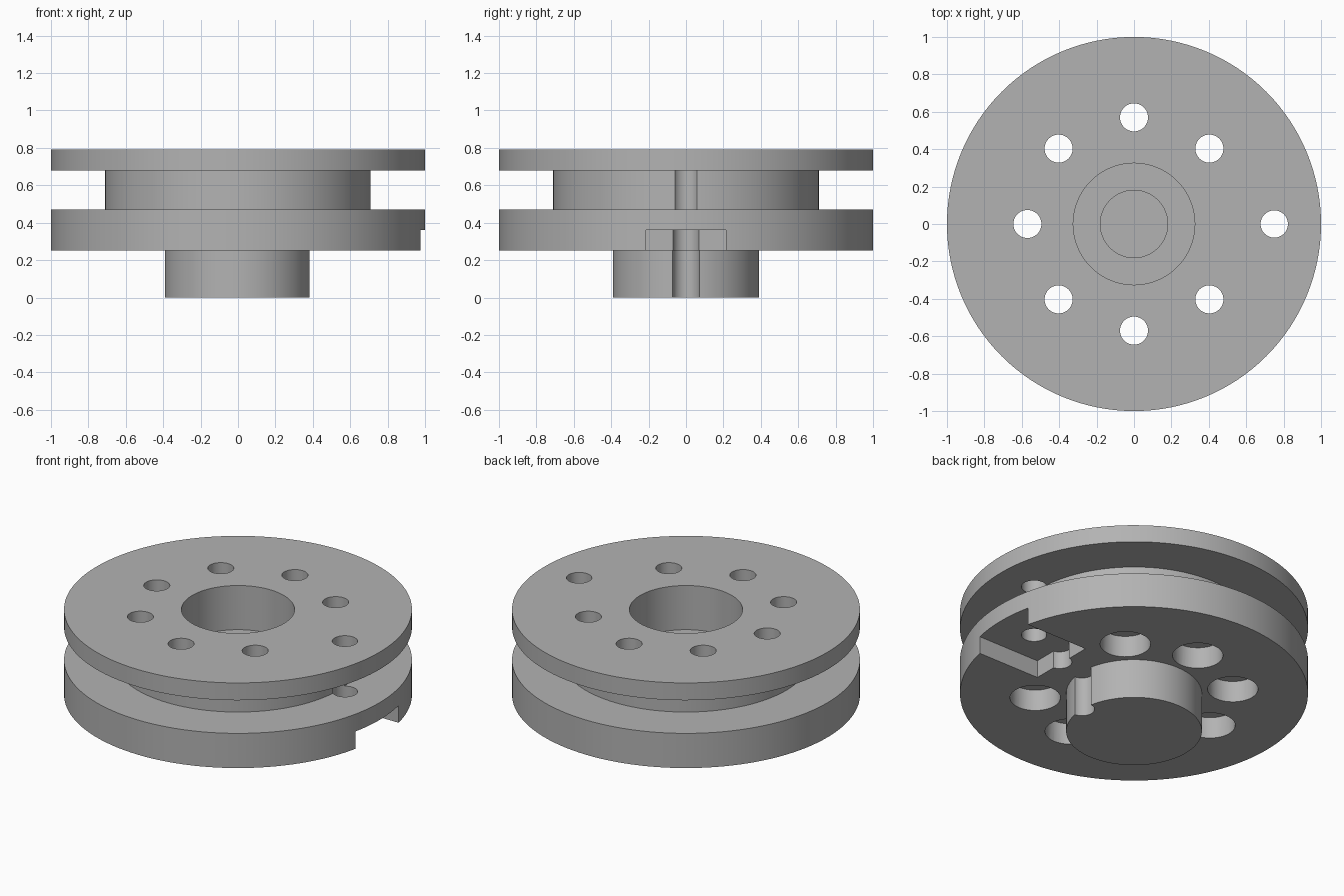
import bpy, bmesh, math
from mathutils import Matrix, Vector

cube = bpy.data.objects.get("Cube")
if cube:
    bpy.data.objects.remove(cube, do_unlink=True)

metal = bpy.data.materials.new("plain grey")
metal.use_nodes = True
GREY = (0.45, 0.45, 0.45, 1)
metal.diffuse_color = GREY
metal.node_tree.nodes["Principled BSDF"].inputs["Base Color"].default_value = GREY


def make_object(name, bm):
    bmesh.ops.recalc_face_normals(bm, faces=bm.faces)
    mesh = bpy.data.meshes.new(name)
    bm.to_mesh(mesh)
    bm.free()
    mesh.materials.append(metal)
    ob = bpy.data.objects.new(name, mesh)
    bpy.context.collection.objects.link(ob)
    return ob


def lathe(name, profile, steps=128):
    bm = bmesh.new()
    verts = [bm.verts.new((r, 0, z)) for r, z in profile]
    edges = [bm.edges.new(pair) for pair in zip(verts, verts[1:])]
    bmesh.ops.spin(bm, geom=verts + edges, cent=(0, 0, 0), axis=(0, 0, 1),
                   angle=math.tau, steps=steps, use_merge=True)
    bmesh.ops.remove_doubles(bm, verts=bm.verts, dist=1e-4)
    return make_object(name, bm)


def cylinder(x, y, r, z0, z1):
    bm = bmesh.new()
    bmesh.ops.create_cone(bm, cap_ends=True, segments=48, radius1=r, radius2=r,
                          depth=z1 - z0,
                          matrix=Matrix.Translation((x, y, (z0 + z1) / 2)))
    return make_object("cutter", bm)


def box(low, high):
    low, high = Vector(low), Vector(high)
    bm = bmesh.new()
    bmesh.ops.create_cube(bm, size=1, matrix=Matrix.Translation((low + high) / 2)
                          @ Matrix.Diagonal((high - low).to_4d()))
    return make_object("cutter", bm)


def cut(target, cutter):
    mod = target.modifiers.new("cut", 'BOOLEAN')
    mod.operation = 'DIFFERENCE'
    mod.solver = 'EXACT'
    mod.object = cutter
    bpy.context.view_layer.objects.active = target
    bpy.ops.object.modifier_apply(modifier=mod.name)
    bpy.data.objects.remove(cutter, do_unlink=True)


# Levels of the stepped wheel
HUB, LOWER, GROOVE, TOP = 0.25, 0.47, 0.68, 0.79
POCKET = 0.36

# Wheel: hub, two flanges, groove and stepped blind bore
wheel = lathe("grooved_wheel", [
    (0, 0), (0.39, 0), (0.39, HUB), (1, HUB), (1, LOWER), (0.71, LOWER),
    (0.71, GROOVE), (1, GROOVE), (1, TOP), (0.325, TOP), (0.325, 0.51),
    (0.18, 0.51), (0.18, 0.2), (0, 0.2)])

# Ring of seven counterbored bolt holes
for i in range(1, 8):
    a = i * math.tau / 8
    x, y = 0.57 * math.cos(a), 0.57 * math.sin(a)
    cut(wheel, cylinder(x, y, 0.075, 0.1, 0.9))
    cut(wheel, cylinder(x, y, 0.145, 0.1, HUB + 0.135))

# Open pocket in the lower flange, with a rounded recess in its inner wall
cut(wheel, box((0.545, -0.215, 0.1), (1.2, 0.215, POCKET)))
cut(wheel, cylinder(0.56, 0, 0.072, 0.1, POCKET))

# Offset hole through the pocket, groove and both flanges
cut(wheel, cylinder(0.75, 0, 0.073, 0.1, 0.9))

# Rounded notch down the side of the hub
cut(wheel, cylinder(0.39, 0, 0.072, -0.1, HUB))

# Smooth round walls, sharp rims
bpy.ops.object.select_all(action='DESELECT')
wheel.select_set(True)
bpy.context.view_layer.objects.active = wheel
bpy.ops.object.shade_smooth_by_angle(angle=math.radians(30))
